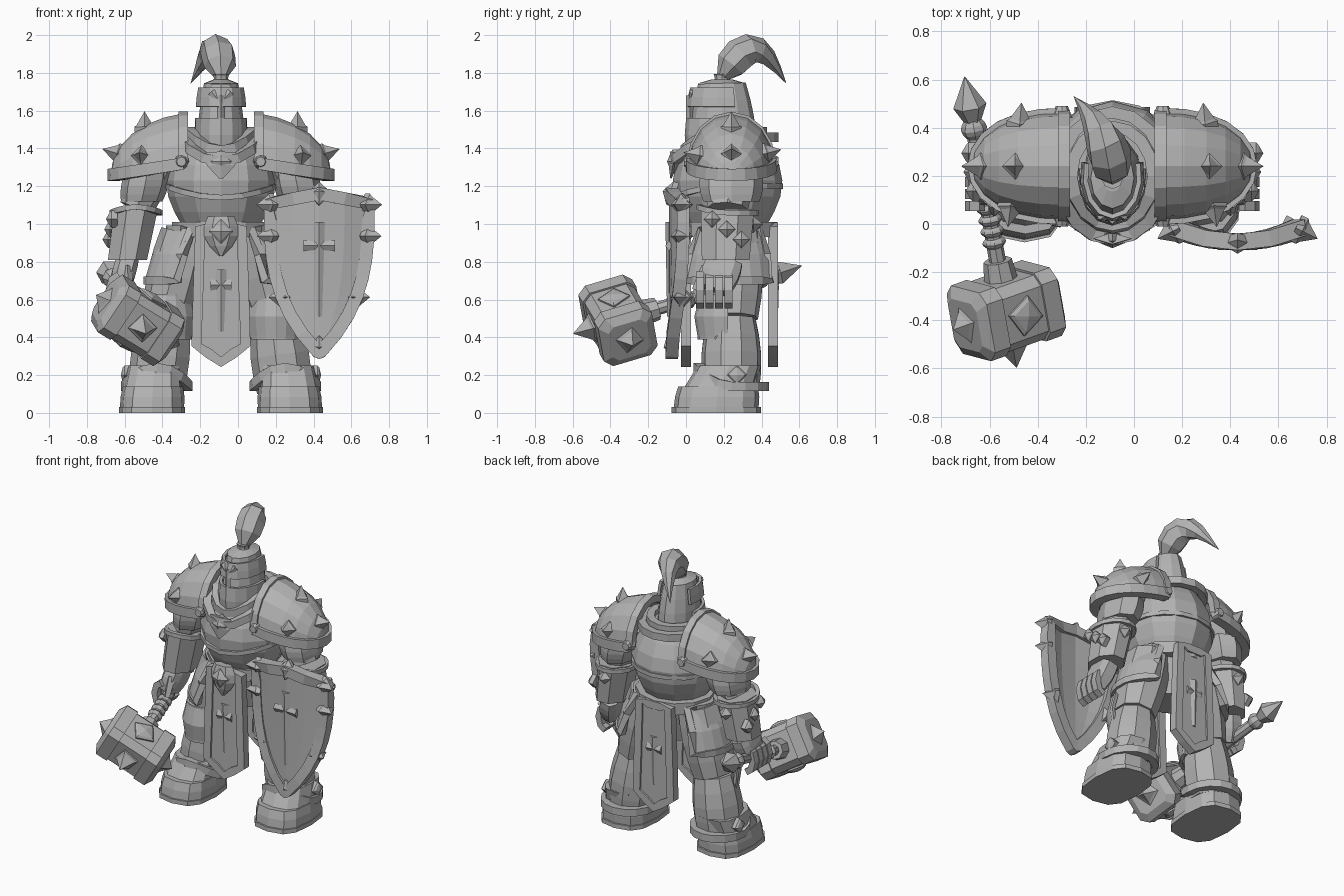
import bpy, bmesh
from math import sin, cos, pi
from mathutils import Vector

if "Cube" in bpy.data.objects:
    bpy.data.objects.remove(bpy.data.objects["Cube"])

MID, DEPTH = -0.09, 0.24       # body centre in x and y
X, Y, Z = Vector((1, 0, 0)), Vector((0, 1, 0)), Vector((0, 0, 1))
steel = bpy.data.materials.new("steel_grey")
steel.use_nodes = True
grey = (0.45, 0.45, 0.45, 1)
steel.diffuse_color = grey
steel.node_tree.nodes["Principled BSDF"].inputs["Base Color"].default_value = grey


def span(count):
    """Even steps from nought to one."""
    return [k / count for k in range(count + 1)]


def body(out, height, ahead=0):
    """Point measured from the body axis; ahead is towards the front."""
    return Vector((MID + out, DEPTH - ahead, height))


def grid(name, rows, wrap=False, caps=False, thick=0):
    """Flat-faced skin over rows of points."""
    bm = bmesh.new()
    verts = [[bm.verts.new(p) for p in row] for row in rows]
    n = len(rows[0])
    for low, high in zip(verts, verts[1:]):
        for j in range(n if wrap else n - 1):
            k = (j + 1) % n
            bm.faces.new((low[j], low[k], high[k], high[j]))
    if caps:
        bm.faces.new(verts[0])
        bm.faces.new(verts[-1])
    bmesh.ops.remove_doubles(bm, verts=bm.verts, dist=0.0001)
    bmesh.ops.recalc_face_normals(bm, faces=bm.faces)
    mesh = bpy.data.meshes.new(name)
    bm.to_mesh(mesh)
    bm.free()
    mesh.materials.append(steel)
    part = bpy.data.objects.new(name, mesh)
    bpy.context.collection.objects.link(part)
    if thick:
        solid = part.modifiers.new("thickness", "SOLIDIFY")
        solid.thickness, solid.offset = thick, 0
    return rows


def soft(value, power):
    return abs(value) ** power * (1 if value > 0 else -1)


def tube(name, points, radii, n=8, axis=None, ref=Y, ratio=1, square=1, turn=0, closed=False):
    """Sweep a polygon along points; ratio widens it towards ref."""
    count, rows = len(points), []
    for i, (p, r) in enumerate(zip(points, radii)):
        if closed:
            along = points[(i + 1) % count] - points[i - 1]
        else:
            along = axis or points[min(i + 1, count - 1)] - points[max(i - 1, 0)]
        u = ref.cross(along).normalized()
        v = along.normalized().cross(u)
        angles = [2 * pi * (j + turn) / n for j in range(n)]
        rows.append([p + u * r * soft(cos(a), square) + v * r * ratio * soft(sin(a), square)
                     for a in angles])
    if closed:
        rows.append(rows[0])
    return grid(name, rows, wrap=True, caps=not closed)


def limb(name, start, end, first, last, swell=0, steps=4, **shape):
    """Straight tapering part, fuller in the middle by swell."""
    ts = span(steps)
    tube(name, [start.lerp(end, t) for t in ts],
         [first + (last - first) * t + swell * sin(pi * t) for t in ts], **shape)


def band(name, points, r, closed=True, ref=Y):
    tube(name, points, [r] * len(points), n=4, ref=ref, turn=0.5, closed=closed)


def border(rows):
    return (list(rows[0]) + [r[-1] for r in rows[1:]] + list(rows[-1][-2::-1])
            + [r[0] for r in rows[-2:0:-1]])


def ring(centre, r, ratio, dip=0):
    """Loop round the body that dips at the front."""
    return [centre + Vector((r * sin(a), -r * ratio * cos(a), -dip * max(cos(a), 0) ** 2))
            for a in [2 * pi * t for t in span(16)[:-1]]]


def arc(name, low, high, first, last, ratio, begin, finish, swell=0, thick=0.02):
    """Curved plate; begin and finish are fractions of a half turn from the front."""
    angles = [pi * (begin + (finish - begin) * t) for t in span(8)]
    return grid(name, [[low.lerp(high, t) + Vector((sin(a), -ratio * cos(a), 0))
                        * (first + (last - first) * t + swell * sin(pi * t)) for a in angles]
                       for t in span(2)], thick=thick)


def sheet(name, top, length, width, peak=0, rise=0, bulge=0, steps=6):
    """Hanging plate, pointed by rise at the top and peak at the bottom."""
    return grid(name, [[top + Vector((width(t) * s, bulge * (width(t) * s) ** 2, -length * t
                                      + (rise * (1 - t) ** 4 - peak * t * t) * (1 - abs(s))))
                        for s in (-1, -0.5, 0, 0.5, 1)] for t in span(steps)], thick=0.03)


def spike(name, base, way, r=0.04, tall=0.08):
    way = way.normalized()
    tube(name, [base + way * h for h in (-0.02, 0.01, 0.02, tall)], [r * 1.3, r * 1.3, r, r / 40],
         n=4, axis=way, ref=Z if abs(way.z) < 0.8 else Y)


def sword_emblem(name, top, size):
    flat = dict(n=4, ratio=0.6, steps=2)
    limb(name + "_blade", top, top - Z * size, 0.03, 0.015, **flat)
    guard = top - Z * size / 4
    for way in (-1, 1):
        limb(name + "_guard", guard, guard + X * way * size / 6, 0.02, 0.03, **flat)


# Torso, belt and collar
limb("pelvis", body(0, 0.7), body(0, 1), 0.14, 0.23, n=10, ratio=0.9)
limb("torso", body(0, 0.98, 0.02), body(0, 1.48, 0.02), 0.2, 0.18, 0.1, steps=6, n=12)
limb("belt", body(0, 0.93), body(0, 1.01), 0.26, 0.26, steps=1, n=12, ratio=0.93)
neck = body(0, 1.46, 0.04)
band("gorget_rim", ring(neck, 0.22, 1.2, 0.13), 0.035, ref=Z)
band("gorget_inner_rim", ring(neck + Z * 0.03, 0.17, 1.2, 0.1), 0.035, ref=Z)
band("chest_seam", ring(body(0, 1.2, 0.02), 0.28, 1, 0.06), 0.02, ref=Z)
limb("collar_ornament", body(0, 1.38, 0.3), body(0, 1.24, 0.32), 0.08, 0.01, 0.03, 2, n=4, ratio=0.3)
spike("collar_stud", body(0, 1.33, 0.3), -Y, 0.05, 0.04)

# Helmet with visor, brow and nose guard
skull = body(0, 1.38, 0.04)
crown = body(0, 1.745, 0.05)
limb("helmet", skull, crown, 0.122, 0.09, 0.012, n=12, ratio=1.4)
limb("helmet_cap", crown, crown + Z * 0.02, 0.09, 0.04, steps=1, n=12, ratio=1.4)
arc("visor", skull, skull + Z * 0.18, 0.128, 0.128, 1.48, -0.55, 0.55, 0.005)
arc("brow_plate", skull + Z * 0.24, skull + Z * 0.34, 0.125, 0.112, 1.5, -0.6, 0.6, 0.002)
front = Vector((MID, 0.02, 1.7))
limb("nose_guard", front - Z * 0.02, front - Z * 0.3, 0.02, 0.02, n=4)
for way in (-1, 1):
    limb("brow_emblem", front - Z * 0.06, front + Vector((way * 0.05, 0.01, 0)), 0.015, 0.02, n=4, ratio=0.6)

# Plume sweeping backwards
limb("plume_socket", crown, crown + Z * 0.05, 0.05, 0.045, -0.01, n=8)
ts = span(7)
tube("plume", [crown + Vector((-0.16 * t * t, 0.34 * t, 0.03 + 0.165 * sin(pi * t) - 0.03 * t)) for t in ts],
     [0.07 * sin(pi * t ** 0.6) + 0.03 * (1 - t) + 0.001 for t in ts], n=7, ref=X)

# Front and back tabards, then the buckle
for side, ahead, way in (("front", 0.24, -1), ("back", -0.22, 1)):
    top = body(0, 0.98, ahead)
    cloth = sheet(side + "_tabard", top, 0.62, lambda t: 0.11 + 0.02 * t, peak=0.09, steps=3)
    band(side + "_tabard_trim", border(cloth), 0.038)
    sword_emblem(side + "_tabard_sword", top + Vector((0, way * 0.016, -0.22)), 0.33)
limb("buckle", body(0, 1.04, 0.27), body(0, 0.83, 0.28), 0.07, 0.01, 0.05, n=6, ratio=0.5)
spike("buckle_stud", body(0, 0.96, 0.3), -Y, 0.05, 0.04)

# Paired limbs and armour
for s, side in ((-1, "right_"), (1, "left_")):
    def at(out, height, ahead=0):
        return body(s * out, height, ahead)

    knee, ankle = at(0.29, 0.5), at(0.34, 0.12)
    limb(side + "thigh", at(0.18, 0.95), knee, 0.14, 0.13, 0.02, n=9, ratio=1.1)
    limb(side + "shin", knee, ankle, 0.13, 0.15, 0.02, n=9)
    plate = arc(side + "knee_plate", knee - Z * 0.1, knee + Z * 0.12, 0.14, 0.13, 1.2, -0.45, 0.45, 0.02)
    band(side + "knee_trim", border(plate), 0.015)

    heel = at(0.365, 0, 0.08)
    boot = dict(axis=Z, n=12, square=0.7)
    limb(side + "sole", heel, heel + Z * 0.03, 0.175, 0.175, steps=1, ratio=1.35, **boot)
    limb(side + "foot", heel + Z * 0.03, at(0.36, 0.14, 0.07), 0.17, 0.16, 0.004, steps=2, ratio=1.32, **boot)
    limb(side + "instep", at(0.36, 0.14, 0.06), at(0.35, 0.25, 0.01), 0.155, 0.14, steps=2, ratio=1.2, **boot)
    band(side + "boot_cuff", ring(ankle + Z * 0.02, 0.165, 1.06, -0.1), 0.035, ref=Z)
    spike(side + "boot_stud", ankle + Vector((s * 0.16, 0.03, 0.08)), X * s, 0.04, 0.03)

    plate = arc(side + "tasset", at(0, 0.97), at(0, 0.7), 0.27, 0.39, 0.73, s * 0.2, s * 0.75, 0.02, 0.03)
    band(side + "tasset_trim", border(plate), 0.03, ref=Z)

    # Shoulder dome of arches that shrink outward
    def dome(u, turn):
        f = max(1 - u ** 2.4, 0) ** 0.5
        return at(0.2 + 0.37 * u, 1.32 - 0.06 * u + 0.25 * f * sin(pi * turn), 0.21 * f * cos(pi * turn))

    rows = [[dome(sin(pi / 2 * t), a) for a in span(8)] for t in span(6)]
    grid(side + "pauldron", rows, thick=0.03)
    band(side + "pauldron_inner_trim", rows[0], 0.035, False, X)
    band(side + "pauldron_lower_trim", [r[0] for r in rows] + [r[-1] for r in rows[-2::-1]], 0.045, False, Z)
    for part, u, turn in (("front", 0.6, 0.12), ("top", 0.55, 0.5), ("back", 0.5, 0.88), ("outer", 0.92, 0.5)):
        base = dome(u, turn)
        spike(side + part + "_spike", base, base - at(0.4, 1.33), 0.042, 0.09)
    for way in (-1, 1):
        base = at(0.21, 1.33, way * 0.2)
        limb(side + "strap_stud", base, base - Y * way * 0.05, 0.045, 0.025, n=8, ref=Z)

    # Arm, gauntlet and curled hand
    elbow, wrist, palm = at(0.45, 1.08, 0.02), at(0.495, 0.81, 0.03), at(0.54, 0.65, 0.09)
    limb(side + "upper_arm", at(0.32, 1.38), elbow, 0.1, 0.09, 0.01, ratio=1.2)
    limb(side + "arm_plate", at(0.39, 1.27), at(0.42, 1.12), 0.12, 0.11, 0.01, axis=Z, ratio=1.35)
    limb(side + "gauntlet", elbow, wrist, 0.125, 0.112, axis=Z, ratio=1.22, turn=0.5)
    band(side + "gauntlet_trim", ring(elbow - Z * 0.02, 0.125, 1.2, -0.03), 0.02, ref=Z)
    for k in range(3):
        base = elbow.lerp(wrist, 0.2 + 0.2 * k) + Vector((s * 0.11, 0.08 * (k - 1), 0))
        spike(side + "gauntlet_spike", base, X * s, 0.035, 0.04)
    spike(side + "elbow_spike", elbow.lerp(wrist, 0.3) + Y * 0.13, Y, 0.035, 0.06)
    limb(side + "hand", wrist, palm, 0.06, 0.05, 0.01, ratio=1.6, turn=0.5, square=0.6)
    for k in range(4):
        root = palm + Y * 0.05 * (k - 1.5)
        band(side + "finger", [root + Vector((s * 0.05 * sin(a), 0, 0.08 * cos(a)))
                               for a in [pi * t for t in span(4)]], 0.03, False)
    limb(side + "thumb", wrist + Vector((0, -0.1, -0.04)), palm + Vector((s * -0.05, -0.1, 0)), 0.03, 0.02, n=4)

# Shield on the left arm
boss = Vector((0.43, -0.075, 1.11))
tall = 0.79


def shield_width(t):
    return 0.255 * (1 - t ** 3) + 0.005


face = sheet("shield", boss, tall, shield_width, rise=0.05, bulge=0.9, steps=8)
band("shield_rim", border(face), 0.048)
sword_emblem("shield_sword", boss - Vector((0, 0.016, 0.1)), 0.5)
for s in (-1, 1):
    for t in (0.01, 0.22, 0.63):
        edge = boss + Vector((s * shield_width(t), 0.05, -tall * t))
        spike("shield_spike", edge, Vector((s, -0.5, 0)), 0.045, 0.08)
spike("shield_top_spike", boss + Z * 0.05, Vector((0, -1, 0.3)), 0.05, 0.05)
spike("shield_tip_spike", boss - Z * (tall - 0.04), Vector((0, -1, -0.3)), 0.04, 0.045)

# War hammer in the right hand
head = Vector((-0.53, -0.36, 0.49))
shaft = Vector((0.15, -0.84, -0.25)).normalized()
across = Vector((0.82, 0.29, -0.5))
across = (across - shaft * across.dot(shaft)).normalized()
above = across.cross(shaft)


def piece(name, way, start, end, first, last, swell=0, **shape):
    limb(name, head + way * start, head + way * end, first, last, swell, **shape)


piece("hammer_handle", -shaft, 0, 0.8, 0.035, 0.035, ref=Z)
piece("hammer_neck", -shaft, 0.1, 0.22, 0.075, 0.06, ref=Z)
for t in span(3):
    piece("grip_ring", -shaft, 0.28 + 0.15 * t, 0.32 + 0.15 * t, 0.035, 0.035, 0.015, ref=Z)
piece("pommel_collar", -shaft, 0.76, 0.84, 0.035, 0.035, 0.02, ref=Z)
piece("pommel_base", -shaft, 0.82, 0.9, 0.03, 0.07, ref=Z, n=6)
piece("pommel_point", -shaft, 0.9, 1.03, 0.07, 0.001, ref=Z, n=6)
block = dict(ref=shaft, square=0.4, turn=0.5)
piece("hammer_core", across, -0.1, 0.1, 0.145, 0.145, **block)
for way, side in ((across, "inner"), (-across, "outer")):
    piece("hammer_collar_" + side, way, 0.1, 0.18, 0.155, 0.155, **block)
    piece("hammer_face_" + side, way, 0.18, 0.21, 0.155, 0.11, **block)
    spike("hammer_end_spike_" + side, head + way * 0.2, way, 0.06, 0.07)
spike("hammer_front_spike", head + shaft * 0.14, shaft, 0.06, 0.11)
for way in (above, -above):
    spike("hammer_plate", head + way * 0.14, way, 0.065, 0.03)
